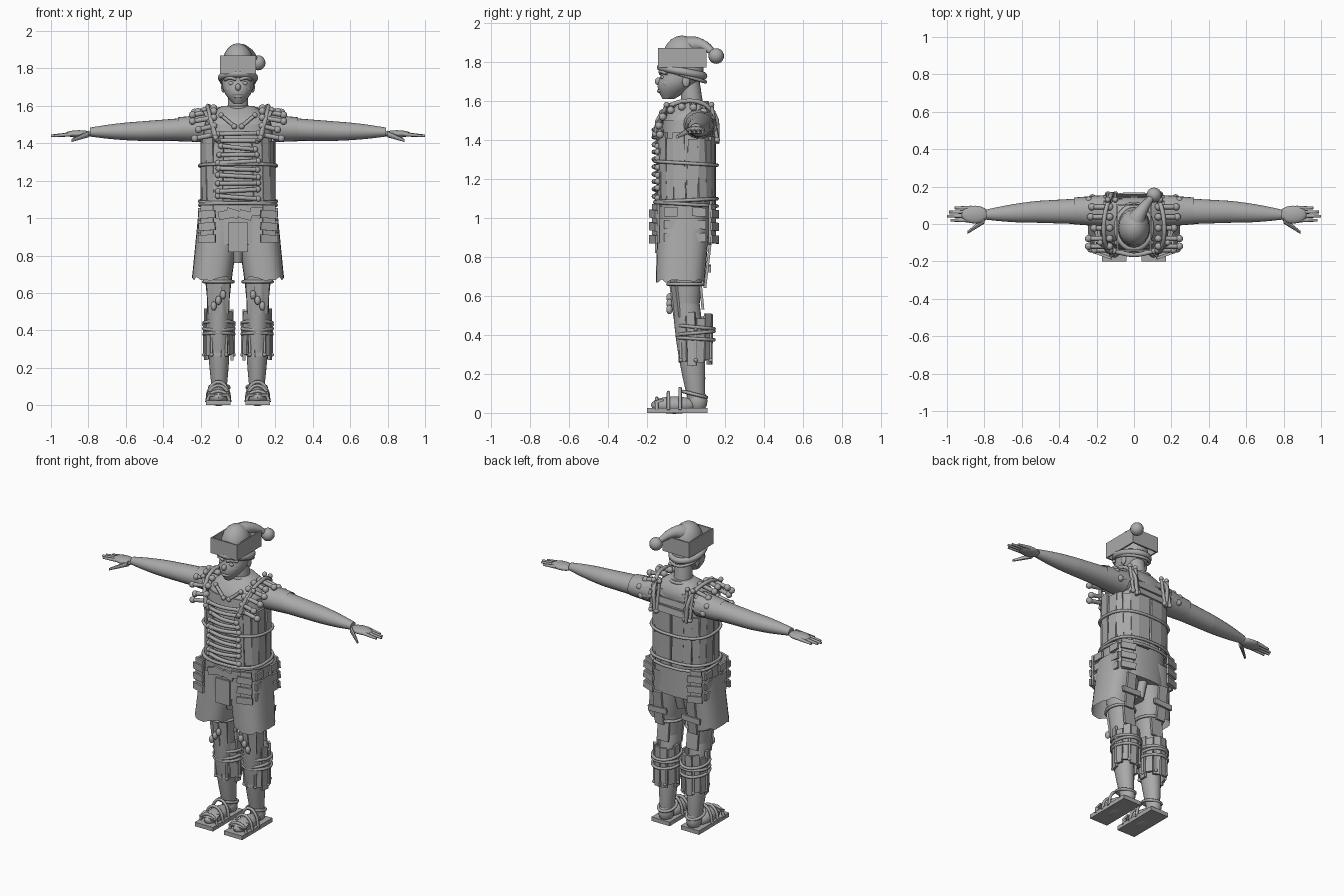
import bpy, bmesh, math, random
from mathutils import Vector, Matrix

random.seed(4)
if "Cube" in bpy.data.objects:
    bpy.data.objects.remove(bpy.data.objects["Cube"])
grey = bpy.data.materials.new("plain_grey")
grey.use_nodes = True
grey.diffuse_color = (.4, .4, .4, 1)
grey.node_tree.nodes["Principled BSDF"].inputs["Base Color"].default_value = grey.diffuse_color
THICK = .014
ROPE = .009
SQUARISH = 2.6
QUARTER = math.pi / 2
parts = []


def jitter(amount):
    return random.uniform(-amount, amount)


def finish(name, bm, smooth=True):
    """Turn a bmesh into a shaded object, keeping hard edges sharp."""
    bmesh.ops.recalc_face_normals(bm, faces=bm.faces[:])
    for face in bm.faces:
        face.smooth = smooth
    for edge in bm.edges:
        edge.smooth = len(edge.link_faces) < 2 or edge.calc_face_angle(0) < .8
    mesh = bpy.data.meshes.new(name)
    bm.to_mesh(mesh)
    bm.free()
    return place(name, mesh)


def place(name, mesh):
    mesh.materials.clear()
    mesh.materials.append(grey)
    ob = bpy.data.objects.new(name, mesh)
    bpy.context.collection.objects.link(ob)
    parts.append(ob)
    return ob


def oval(turn, radius, wide, power):
    """Point on a rounded outline, turn running from 0 to 1."""
    c, s = math.cos(math.tau * turn), math.sin(math.tau * turn)
    u = math.copysign(abs(c) ** (2 / power), c) * radius * wide
    v = math.copysign(abs(s) ** (2 / power), s) * radius
    return u, v


def limb(name, start, end, r_start, r_end, wide=1, bulge=0, power=2, caps=True, ragged=0, sides=24, steps=8):
    """Tapered tube whose rings stay square to its main axis."""
    start, end = Vector(start), Vector(end)
    span = [abs(c) for c in end - start]
    main = span.index(max(span))
    across, up = [axis for axis in range(3) if axis != main]
    bm, rings = bmesh.new(), []
    for step in range(steps + 1):
        t = step / steps
        radius = r_start + (r_end - r_start) * t + bulge * math.sin(math.pi * t)
        ring = []
        for side in range(sides):
            co = start.lerp(end, t)
            u, v = oval(side / sides, radius, wide, power)
            co[across] += u
            co[up] += v
            if step == steps:
                co[main] += jitter(ragged)
            ring.append(bm.verts.new(co))
        rings.append(ring)
    for low, high in zip(rings, rings[1:]):
        for i in range(sides):
            bm.faces.new((low[i - 1], low[i], high[i], high[i - 1]))
    if caps:
        bm.faces.new(rings[0])
        bm.faces.new(rings[-1])
    return finish(name, bm)


def ball(name, loc, size):
    bm = bmesh.new()
    matrix = Matrix.Translation(loc) @ Matrix.Diagonal((*size, 1))
    bmesh.ops.create_uvsphere(bm, u_segments=16, v_segments=10, radius=1, matrix=matrix)
    return finish(name, bm)


def board(name, loc, width, height, thick=THICK, turn=0, lean=0, loose=0):
    bm = bmesh.new()
    matrix = (Matrix.Translation(loc) @ Matrix.Rotation(turn, 4, "Z")
              @ Matrix.Rotation(jitter(loose), 4, "Y") @ Matrix.Rotation(lean, 4, "X")
              @ Matrix.Diagonal((width, thick, height, 1)))
    bmesh.ops.create_cube(bm, size=1, matrix=matrix)
    return finish(name, bm, False)


def tube(name, points, r_start, r_end=None, closed=False):
    """Smooth curve through the points, tapering evenly."""
    r_end = r_start if r_end is None else r_end
    curve = bpy.data.curves.new(name, "CURVE")
    curve.dimensions, curve.bevel_depth, curve.bevel_resolution = "3D", 1, 2
    curve.use_fill_caps, curve.resolution_u = True, 4
    spline = curve.splines.new("BEZIER")
    spline.bezier_points.add(len(points) - 1)
    spline.use_cyclic_u = closed
    for i, (knot, co) in enumerate(zip(spline.bezier_points, points)):
        knot.co = co
        knot.radius = r_start + (r_end - r_start) * i / (len(points) - 1)
        knot.handle_left_type = knot.handle_right_type = "AUTO"
    helper = bpy.data.objects.new(name, curve)
    bpy.context.collection.objects.link(helper)
    evaluated = helper.evaluated_get(bpy.context.evaluated_depsgraph_get())
    mesh = bpy.data.meshes.new_from_object(evaluated)
    bpy.data.objects.remove(helper)
    mesh.polygons.foreach_set("use_smooth", [True] * len(mesh.polygons))
    return place(name, mesh)


def rope(name, centre, radius, wide, thick=ROPE, power=2, lean=0, count=16):
    points = []
    for i in range(count):
        u, v = oval(i / count, radius, wide, power)
        points.append(Vector(centre) + Vector((u, v, lean * v)))
    return tube(name, points, thick, closed=True)


def bone(name, start, end, thick=.01):
    tube(name, [start, end], thick)
    for knob in (start, end):
        ball(name + "_knob", knob, [thick * 1.5] * 3)


def plank_ring(name, centre, radius, wide, height, count, power=2, gap=0):
    """Upright planks side by side, with an optional gap at the front."""
    for i in range(count):
        before, middle, after = (Vector((*oval((i + k / 2) / count, radius, wide, power), 0)) for k in range(3))
        edge = after - before
        if middle.y > 0 or abs(middle.x) > gap:
            middle.z = jitter(height / 20)
            board(name, middle + Vector(centre), edge.length, height + jitter(height / 10),
                  turn=math.atan2(edge.y, edge.x), loose=.04)


# Torso, neck and skull-like face
limb("torso", (0, -.01, 1), (0, .01, 1.5), .13, .13, 1.4, .01, SQUARISH)
limb("shoulder_yoke", (0, .01, 1.48), (0, .04, 1.6), .13, .06, 1.4, .02, SQUARISH)
limb("neck", (0, .04, 1.5), (0, .02, 1.7), .06, .05)
rope("collar", (0, .04, 1.59), .07, 1)
limb("face", (0, -.09, 1.61), (0, -.02, 1.73), .03, .11, .8, .02)
limb("skull", (0, -.02, 1.73), (0, -.02, 1.86), .11, .08, .8, .01)
ball("nose", (0, -.14, 1.7), (.015, .02, .02))
tube("lips", [(-.04, -.11, 1.66), (0, -.14, 1.65), (.04, -.11, 1.66)], ROPE)
ball("left_eye", (.035, -.12, 1.72), (.016, .01, .01))
ball("left_cheek", (.045, -.1, 1.69), (.02, .02, .02))
tube("left_brow", [(.01, -.13, 1.74), (.04, -.13, 1.75), (.07, -.1, 1.74)], ROPE)
ball("left_ear", (.08, 0, 1.7), (.01, .02, .03))

# Hat with boxed brim, drooping tip and pompom
rope("hat_band", (0, -.02, 1.75), .11, .8, .02, lean=-.2)
rope("hat_lower_band", (0, -.01, 1.73), .11, .8, lean=-.3)
board("left_brim_wall", (.09, -.02, 1.82), .24, .1, thick=ROPE, turn=QUARTER)
for y in (-.14, .1):
    board("brim_wall", (0, y, 1.82), .19, .1, thick=ROPE)
ball("hat_dome", (0, -.02, 1.82), (.085, .1, .115))
tube("hat_tip", [(0, -.03, 1.85), (.01, .02, 1.88), (.04, .07, 1.89), (.1, .15, 1.84)], .07, .015)
ball("pompom", (.107, .155, 1.83), [.04] * 3)

# Plank cuirass tied with ropes
plank_ring("torso_plank", (0, 0, 1.25), .145, 1.32, .33, 20, SQUARISH, gap=.1)
for z in (1.07, 1.09, 1.28):
    rope("torso_rope", (0, 0, z), .16, 1.28, power=SQUARISH, lean=jitter(.06))

# Rib bones across the chest
for i in range(10):
    z, half, slope = 1.11 + i * .038, .1 + jitter(.01), jitter(.01)
    ends = [Vector((k * half, -.145, z + k * slope)) for k in (-1, 1)]
    tube("rib", [ends[0], (0, -.165, z), ends[1]], .012)
    for end in ends:
        ball("rib_knob", end, [.016] * 3)
for k in range(3):
    board("upper_back_board", (0, .15 - k * ROPE, 1.42 + k * .05), .2, .04, lean=.15, loose=.05)

# Shoulder bones, straps and back bones
bone("left_collar_bone", (.02, -.12, 1.49), (.09, -.1, 1.55))
for i in range(9):
    angle = math.pi * (i / 8 * 1.1 - .1)
    y, z = -.14 * math.cos(angle), 1.46 + .11 * math.sin(angle)
    bone("left_shoulder_bone", (.13, y, z + .02), (.23 + jitter(.02), y, z), .013)
tube("left_shoulder_strap", [(.11, -.16, 1.41), (.15, -.12, 1.54), (.16, .02, 1.6), (.13, .14, 1.54),
                             (.11, .16, 1.38)], .012)
bone("left_chest_bone", (.12, -.16, 1.43), (.18, -.1, 1.58))
for x in (.1, .14):
    bone("left_back_bone", (x, .16, 1.4), (x, .13, 1.58))

# Arm, sleeve and hand
elbow, wrist = (.52, .065, 1.465), (.79, .05, 1.46)
limb("left_upper_arm", (.14, .07, 1.48), elbow, .067, .052, 1.12)
limb("left_forearm", elbow, wrist, .052, .024, 1.12, .004)
limb("left_sleeve", (.16, .07, 1.48), (.32, .07, 1.475), .075, .064, 1.12, caps=False)
ball("left_palm", (.85, .05, 1.45), (.075, .048, .02))
for k, tip in enumerate((.98, 1, .99, .96)):
    y = .02 + k * .022
    limb("left_finger", (.87, y, 1.45), (tip, y, 1.44), .012, .007, sides=8)
limb("left_thumb", (.8, .02, 1.45), (.89, -.045, 1.415), .018, .008, sides=8)

# Shorts with ragged hems, patches and seat
limb("left_shorts_leg", (.1, -.01, 1), (.14, -.03, .675), .135, .125, .85, power=SQUARISH, caps=False, ragged=.012)
limb("shorts_crotch", (0, -.01, .76), (0, -.01, .9), .09, .13, .4)
limb("shorts_seat", (0, -.01, .86), (0, -.01, 1.08), .14, .14, 1.38, power=SQUARISH)
board("front_flap", (0, -.152, .9), .1, .16, loose=.06)
for x in (-.07, -.03, .04, .1):
    board("shorts_patch", (x, -.155, 1 + jitter(.04)), .07, .045, loose=.3)

# Hip slats
for y, turn in ((-.155, .35), (.135, -.35)):
    board("left_hip_board", (.165, y, .97), .07, .2, turn=turn)
    for k in range(3):
        board("left_hip_slat", (.165, y * 1.08, .89 + k * .065), .09 + jitter(.01), .042, turn=turn, loose=.08)
        board("left_side_slat", (.207, y / 2, .9 + k * .065), .07, .045, turn=QUARTER, loose=.06)
board("left_back_strip", (.12, .11, .75), .06, .22, lean=-.12)
board("left_back_crossbar", (.12, .12, .74), .13, .035, loose=.06)

# Leg
knee = Vector((.105, 0, .56))
shin = Vector((.102, .05, .38))
limb("left_thigh", (.105, 0, .9), knee, .11, .07, .85)
limb("left_calf", knee, (.1, .055, .05), .07, .042, .85, .012)

# Shin guard, ropes and knee pieces
plank_ring("left_shin_board", shin, .078, .9, .25, 11)
for i in range(6):
    u, v = oval(i / 6, .088, .9, 2)
    bone("left_shin_bone", shin + Vector((u, v, -.11)), shin + Vector((u, v, .05)), .007)
for z in (0, .03, .06):
    rope("left_shin_rope", shin + Vector((0, 0, z)), .094, .86, lean=jitter(.12))
for k in (-1, 0, 1):
    board("left_thigh_board", knee + Vector((k * .04, abs(k) * .02 - .07, .03)), .038, .2, turn=k / 2, lean=.12)
    ball("left_knee_knob", knee + Vector((k * .025, -.085, -k * .03)), (.016, .016, .024))
board("left_knee_back_board", knee + Vector((0, .08, .04)), .08, .14, lean=.1)
rope("left_thigh_rope", knee + Vector((0, 0, .1)), .093, .85)

# Foot and sandal
ball("left_heel", (.1, .06, .06), (.045, .05, .06))
ball("left_instep", (.105, -.06, .04), (.052, .12, .045))
board("left_sandal_sole", (.105, -.045, .013), .13, .026, thick=.31)
board("left_sandal_toe_plate", (.105, -.14, .06), .115, THICK, thick=.05, lean=.3)
for y, top in ((-.15, .06), (-.09, .09), (-.03, .11)):
    arch = [Vector((.105 + .062 * math.cos(t * QUARTER / 2), y, .015 + top * math.sin(t * QUARTER / 2))) for t in range(5)]
    tube("left_sandal_strap", arch, ROPE)
rope("left_ankle_strap", (.1, .045, .095), .06, .85, lean=-.25)

# Mirror every left part to the right
for ob in parts[:]:
    if ob.name.startswith("left_"):
        mesh = ob.data.copy()
        mesh.transform(Matrix.Diagonal((-1, 1, 1, 1)))
        mesh.flip_normals()
        place(ob.name.replace("left_", "right_"), mesh)
